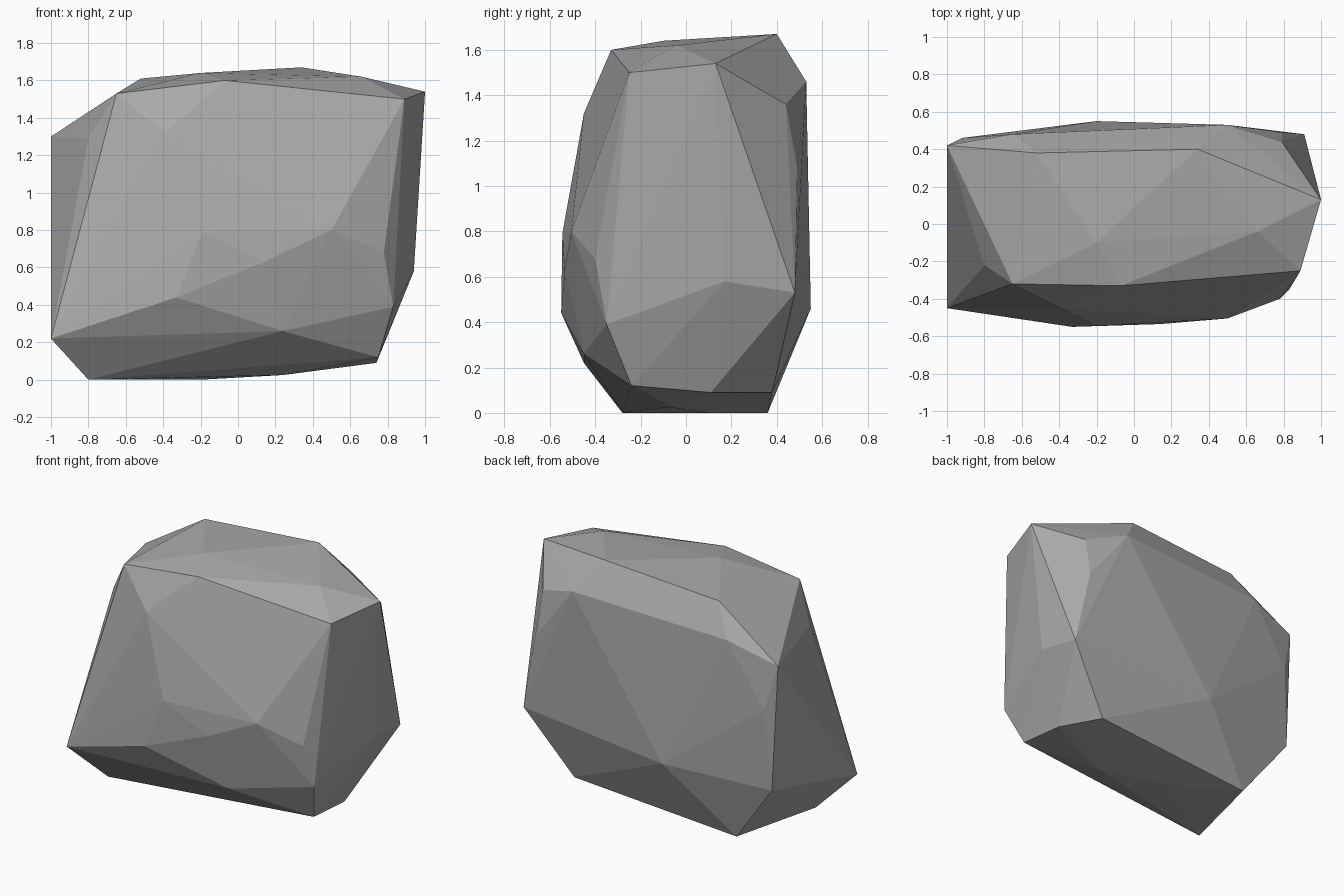
import bpy
import bmesh


def remove_default_cube():
    cube = bpy.data.objects.get("Cube")
    if cube is not None:
        bpy.data.objects.remove(cube, do_unlink=True)


def flat_material(name, level):
    material = bpy.data.materials.new(name)
    material.use_nodes = True
    color = (level, level, level, 1)
    material.diffuse_color = color
    shader = material.node_tree.nodes["Principled BSDF"]
    shader.inputs["Base Color"].default_value = color
    shader.inputs["Roughness"].default_value = 0.9
    return material


def convex_stone(name, corners, material):
    """Wrap the corner points in a faceted convex shell."""
    shell = bmesh.new()
    for corner in corners:
        shell.verts.new(corner)
    hull = bmesh.ops.convex_hull(shell, input=shell.verts[:])
    # Drop any corner that ended up inside the shell
    unused = set(hull["geom_interior"]) | set(hull["geom_unused"])
    loose = [item for item in unused if isinstance(item, bmesh.types.BMVert)]
    bmesh.ops.delete(shell, geom=loose, context="VERTS")
    bmesh.ops.recalc_face_normals(shell, faces=shell.faces[:])
    for face in shell.faces:
        face.smooth = False
    mesh = bpy.data.meshes.new(name)
    shell.to_mesh(mesh)
    shell.free()
    mesh.materials.append(material)
    stone = bpy.data.objects.new(name, mesh)
    bpy.context.collection.objects.link(stone)
    return stone


# Flat underside and the chipped edge around it
base_corners = [
    (-.8, -.28, 0), (-.64, .36, 0), (-.2, .1, 0), (.24, -.07, .025),
    (.74, .11, .09), (.59, .38, .09), (.75, -.24, .12),
]

# Broad front face with its lower bevel
front_corners = [
    (-1, -.45, .22), (-.33, -.55, .44), (-.19, -.545, .79),
    (.14, -.535, .63), (.5, -.505, .8), (.24, -.45, .26),
    (.83, -.35, .39), (.78, -.4, .68), (-.39, -.45, 1.32),
]

# Back face
back_corners = [
    (-.2, .55, .46), (.5, .53, 1.46), (.79, .44, 1.36),
    (.79, .49, 1.08), (-.65, .48, 1.41), (-.92, .46, .99),
]

# Narrow ends
end_corners = [
    (.94, .17, .58), (.91, .48, .53), (1, .13, 1.54),
    (-.8, -.22, 1.29), (-1, .42, 1.3), (-.96, .43, .43),
]

# Gently domed crown
top_corners = [
    (.89, -.25, 1.5), (-.07, -.33, 1.6), (-.65, -.32, 1.53),
    (.34, .4, 1.67), (-.52, .38, 1.61), (-.2, -.1, 1.64), (.66, -.04, 1.62),
]

remove_default_cube()
stone_gray = flat_material("stone gray", 0.4)
convex_stone(
    "boulder",
    base_corners + front_corners + back_corners + end_corners + top_corners,
    stone_gray,
)
